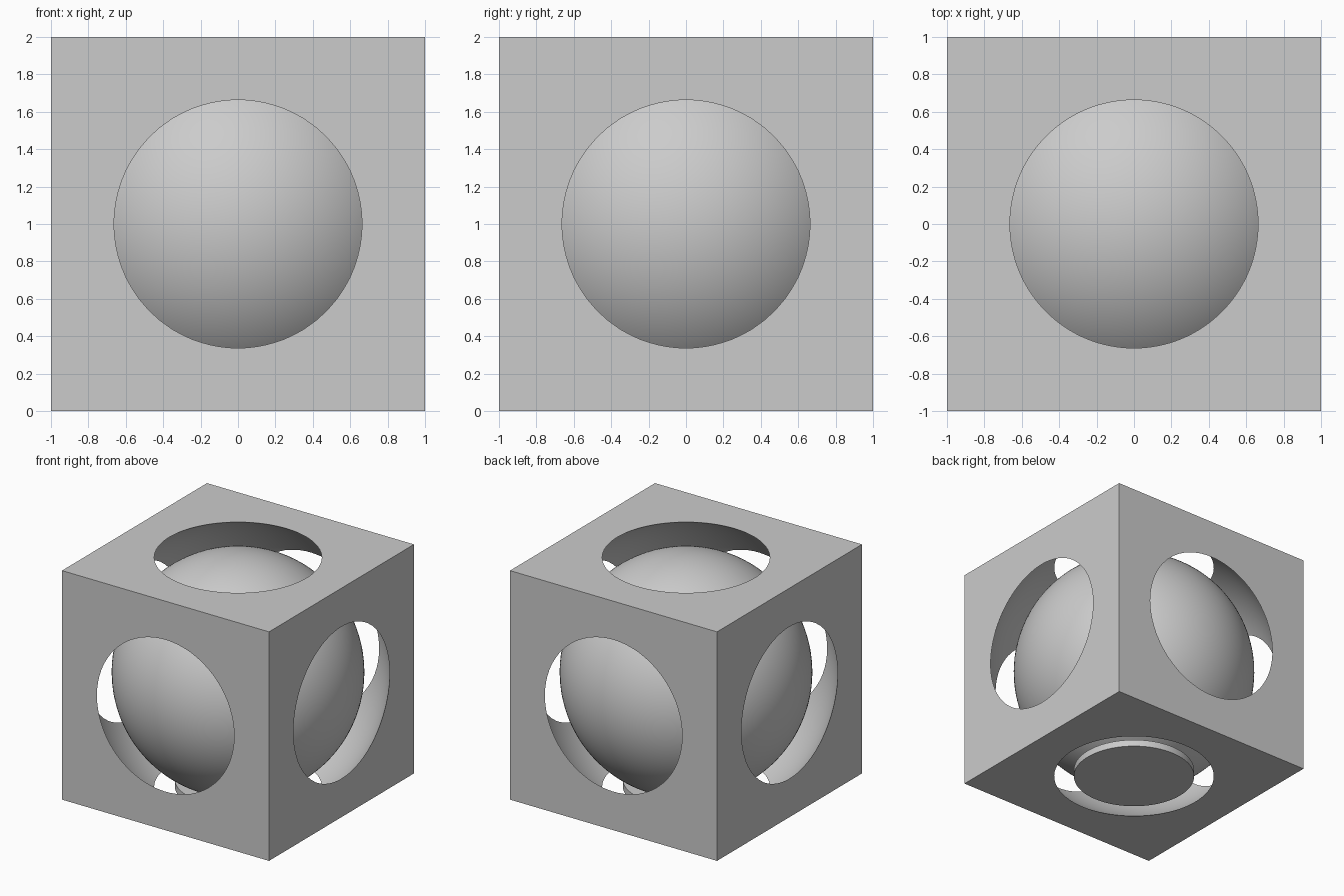
import bpy
import math

default = bpy.data.objects.get("Cube")
if default:
    bpy.data.objects.remove(default, do_unlink=True)

HALF = 1.0            # half side of the frame
BALL_RADIUS = 1.0
CAVITY_RADIUS = 1.2   # wider than the frame, so it opens a round hole in each face
CENTRE = (0, 0, HALF)

grey = bpy.data.materials.new("light_grey")
grey.use_nodes = True
colour = (0.6, 0.6, 0.6, 1)
grey.diffuse_color = colour
grey.node_tree.nodes["Principled BSDF"].inputs["Base Color"].default_value = colour


def finish(name):
    """Name, colour and shade the active object."""
    obj = bpy.context.active_object
    obj.name = name
    obj.data.materials.append(grey)
    bpy.ops.object.shade_smooth_by_angle(angle=math.radians(30))
    return obj


def add_ball(radius):
    bpy.ops.mesh.primitive_uv_sphere_add(
        segments=128, ring_count=64, radius=radius, location=CENTRE)
    return bpy.context.active_object


# Spherical cavity cutter
cutter = add_ball(CAVITY_RADIUS)
cutter.name = "cavity_cutter"
cutter.data.materials.append(grey)
cutter.hide_render = True

# Cubic frame hollowed by the cavity
bpy.ops.mesh.primitive_cube_add(size=2 * HALF, location=CENTRE)
frame = bpy.context.active_object
frame.data.materials.append(grey)
hollow = frame.modifiers.new("hollow", 'BOOLEAN')
hollow.operation = 'DIFFERENCE'
hollow.solver = 'EXACT'
hollow.object = cutter
bpy.ops.object.modifier_apply(modifier=hollow.name)
bpy.data.objects.remove(cutter, do_unlink=True)
frame.data.materials.clear()
finish("cube_frame")

# Captive ball
add_ball(BALL_RADIUS)
finish("inner_ball")

# Round foot under the ball
FOOT_HEIGHT = 0.06
bpy.ops.mesh.primitive_cylinder_add(
    vertices=96, radius=0.5, depth=FOOT_HEIGHT, location=(0, 0, FOOT_HEIGHT / 2))
finish("ball_foot")
